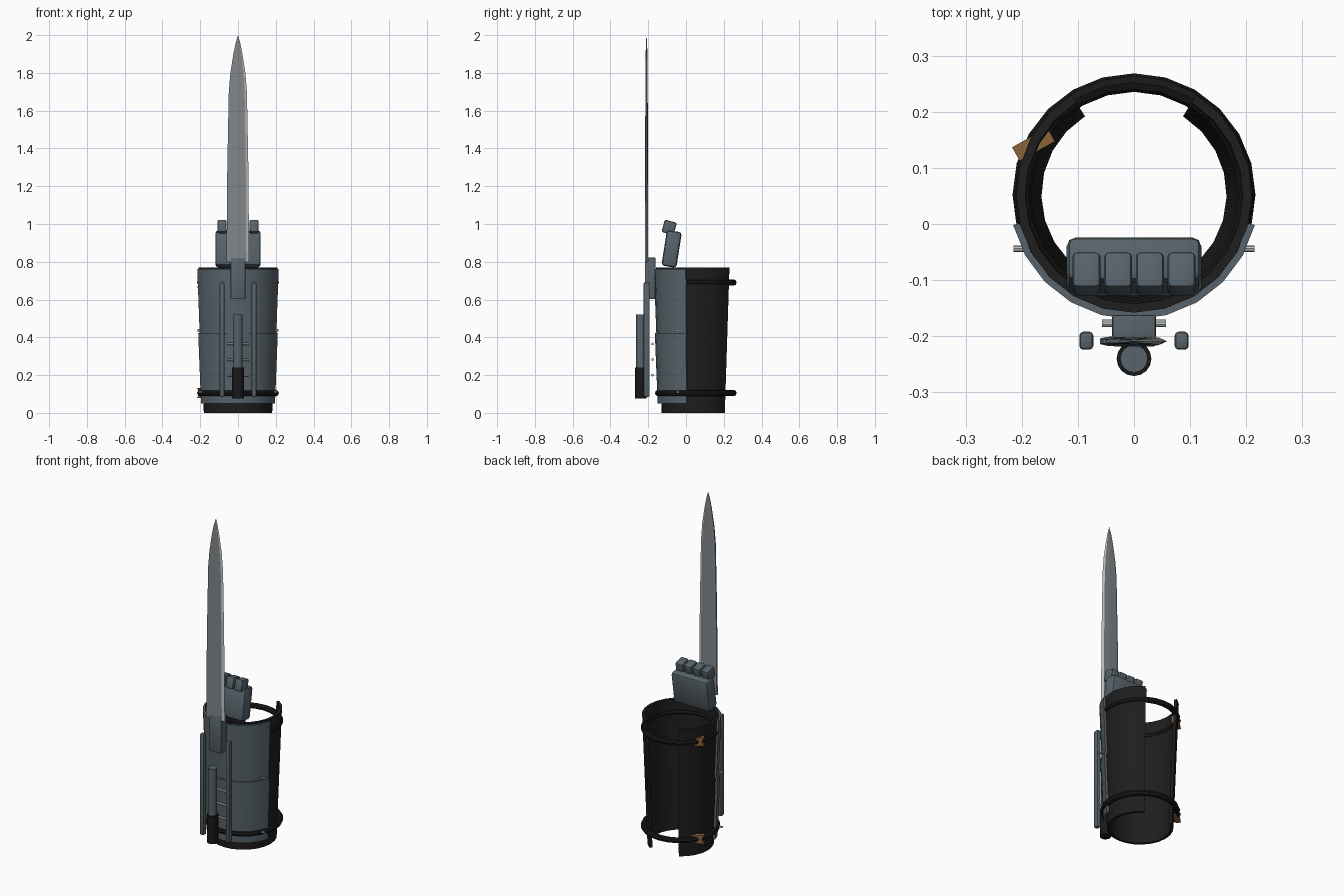
import bpy, bmesh, math
from mathutils import Matrix, Vector

cube = bpy.data.objects.get("Cube")
if cube:
    bpy.data.objects.remove(cube, do_unlink=True)

AXIS_Y = 0.052  # centre line of the sleeve


def material(name, rgb, metallic=0.0):
    m = bpy.data.materials.new(name)
    m.use_nodes = True
    m.diffuse_color = (*rgb, 1)
    m.node_tree.nodes["Principled BSDF"].inputs["Base Color"].default_value = (*rgb, 1)
    return m


gunmetal = material("gunmetal", (0.095, 0.125, 0.145))
steel = material("blade steel", (0.22, 0.24, 0.255))
bright = material("bright steel", (0.55, 0.57, 0.57))
leather = material("black leather", (0.013, 0.013, 0.013))
rubber = material("dark strap", (0.009, 0.009, 0.009))
brass = material("brass", (0.25, 0.13, 0.045))


def finish(name, bm, *mats, smooth=True):
    bmesh.ops.recalc_face_normals(bm, faces=bm.faces)
    mesh = bpy.data.meshes.new(name)
    bm.to_mesh(mesh)
    bm.free()
    ob = bpy.data.objects.new(name, mesh)
    bpy.context.collection.objects.link(ob)
    for m in mats:
        mesh.materials.append(m)
    if smooth:
        bpy.ops.object.select_all(action="DESELECT")
        ob.select_set(True)
        bpy.context.view_layer.objects.active = ob
        bpy.ops.object.shade_smooth_by_angle(angle=math.radians(32))
    return ob


def block(name, centre, size, mat, tilt=0.0, bevel=0.0):
    bm = bmesh.new()
    bmesh.ops.create_cube(bm, size=1, matrix=Matrix.Diagonal((*size, 1)))
    if bevel:
        bmesh.ops.bevel(bm, geom=bm.edges[:], offset=bevel, segments=2,
                        profile=0.5, affect="EDGES")
    bmesh.ops.transform(bm, verts=bm.verts,
                        matrix=Matrix.Translation(centre) @ Matrix.Rotation(tilt, 4, "X"))
    return finish(name, bm, mat)


def cylinder(name, centre, radius, length, mat, axis="Z", sides=16):
    bm = bmesh.new()
    turn = Matrix.Rotation(math.pi / 2, 4, "Y") if axis == "X" else Matrix()
    bmesh.ops.create_cone(bm, cap_ends=True, segments=sides, radius1=radius, radius2=radius,
                          depth=length, matrix=Matrix.Translation(centre) @ turn)
    return finish(name, bm, mat)


def shell(name, half_angle, steps, z0, r0, z1, r1, thick, mat):
    """Tapered open tube wall, centred on the front direction."""
    bm = bmesh.new()
    rows = []
    for i in range(steps + 1):
        a = math.radians(-90 - half_angle + 2 * half_angle * i / steps)
        rows.append([bm.verts.new((r * math.cos(a), AXIS_Y + r * math.sin(a), z))
                     for r, z in ((r0, z0), (r1, z1), (r1 - thick, z1), (r0 - thick, z0))])
    for a, b in zip(rows, rows[1:]):
        for k in range(4):
            bm.faces.new((a[k], a[k - 1], b[k - 1], b[k]))
    bm.faces.new(rows[0])
    bm.faces.new(rows[-1])
    return finish(name, bm, mat)


# Sleeve, open at the back, and two overlapping front plates
shell("leather_sleeve", 148, 20, 0.0, 0.181, 0.77, 0.21, 0.016, leather)
shell("upper_plate", 76, 10, 0.415, 0.209, 0.762, 0.222, 0.012, gunmetal)
shell("lower_plate", 76, 10, 0.05, 0.202, 0.422, 0.217, 0.014, gunmetal)


# Straps with brass buckles
def strap(name, z):
    bm = bmesh.new()
    major, minor = 24, 8
    grid = []
    for i in range(major):
        a = 2 * math.pi * i / major
        ring = []
        for j in range(minor):
            b = 2 * math.pi * j / minor
            r = 0.2 + 0.0165 * math.cos(b)
            ring.append(bm.verts.new((r * math.cos(a), AXIS_Y + r * math.sin(a),
                                      z + 0.0165 * math.sin(b))))
        grid.append(ring)
    for i in range(major):
        for j in range(minor):
            bm.faces.new((grid[i - 1][j - 1], grid[i][j - 1], grid[i][j], grid[i - 1][j]))
    finish(name, bm, rubber)


def buckle(name, z):
    outline = [(-0.036, -0.02), (0.036, -0.027), (0.022, 0), (0.036, 0.027), (-0.036, 0.02)]
    bm = bmesh.new()
    face = bm.faces.new([bm.verts.new((u, -0.014, w)) for u, w in outline])
    out = bmesh.ops.extrude_face_region(bm, geom=[face])
    moved = [v for v in out["geom"] if isinstance(v, bmesh.types.BMVert)]
    bmesh.ops.translate(bm, verts=moved, vec=(0, 0.028, 0))
    place = Matrix.Translation((-0.179, 0.142, z)) @ Matrix.Rotation(math.radians(209), 4, "Z")
    bmesh.ops.transform(bm, verts=bm.verts, matrix=place)
    finish(name, bm, brass, smooth=False)


for label, z in (("upper", 0.69), ("lower", 0.105)):
    strap(label + "_strap", z)
    buckle(label + "_buckle", z)

# Rivets and rails on both sides
for side, s in (("left", 1), ("right", -1)):
    for level, z, x in (("upper", 0.437, 0.205), ("lower", 0.11, 0.2)):
        cylinder(f"{side}_{level}_rivet", (s * x, -0.044, z), 0.006, 0.02, bright, "X", 8)
    block(side + "_rail", (s * 0.085, -0.208, 0.388), (0.025, 0.032, 0.606), gunmetal,
          bevel=0.007)

# Rungs behind the tube
for i in range(3):
    cylinder(f"rung_{i + 1}", (0, -0.177, 0.2 + 0.0825 * i), 0.007, 0.114, bright, "X", 10)

# Launcher tube and grip
cylinder("tube", (0, -0.24, 0.31), 0.0245, 0.42, gunmetal)
cylinder("tube_grip", (0, -0.24, 0.158), 0.031, 0.166, rubber)

# Hand guard with four finger segments
block("hand_guard", (0, -0.076, 0.868), (0.24, 0.08, 0.19), gunmetal, math.radians(-9), 0.016)
for i in range(4):
    block(f"finger_{i + 1}", (-0.0848 + 0.0565 * i, -0.089, 0.982), (0.05, 0.066, 0.068),
          gunmetal, math.radians(-15), 0.009)

# Blade mount
block("blade_mount", (0, -0.19, 0.712), (0.078, 0.056, 0.22), gunmetal, bevel=0.004)

# Blade: flat spine on one side, sharpened bright edge on the other
section = [(-0.061, -0.005), (-0.047, -0.008), (0, -0.009), (0.044, -0.007), (0.059, 0),
           (0.044, 0.007), (0, 0.009), (-0.047, 0.008), (-0.061, 0.005)]
stations = [(0.8, 1, 1), (1.3, 0.93, 0.85), (1.7, 0.8, 0.7), (1.8, 0.66, 0.62),
            (1.9, 0.4, 0.5), (1.96, 0.2, 0.35)]
bm = bmesh.new()
rings = [[bm.verts.new((x * w, -0.209 + y * t, z)) for x, y in section] for z, w, t in stations]
tip = bm.verts.new((0, -0.209, 2.0))
count = len(section)
for level, ring in enumerate(rings):
    for k in range(count):
        n = (k + 1) % count
        if level + 1 < len(rings):
            up = rings[level + 1]
            f = bm.faces.new((ring[k], ring[n], up[n], up[k]))
        else:
            f = bm.faces.new((ring[k], ring[n], tip))
        f.material_index = 1 if k in (3, 4) else 0
bm.faces.new(rings[0])
finish("blade", bm, steel, bright, smooth=False)
